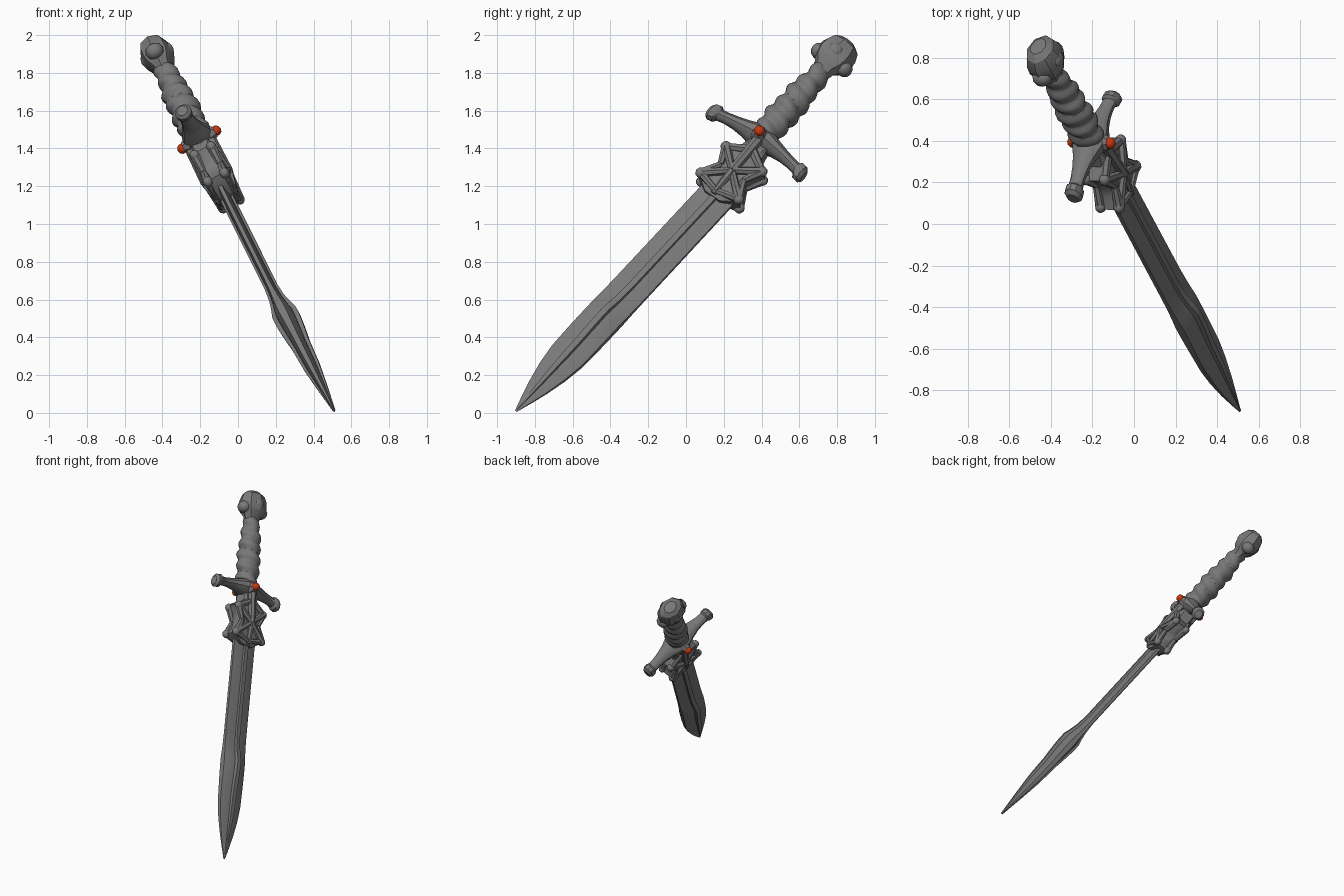
import bpy, bmesh, math, random
from mathutils import Vector, Matrix

random.seed(4)
if "Cube" in bpy.data.objects:
    bpy.data.objects.remove(bpy.data.objects["Cube"])


def material(name, rgb):
    m = bpy.data.materials.new(name)
    m.use_nodes = True
    m.diffuse_color = (*rgb, 1)
    m.node_tree.nodes["Principled BSDF"].inputs["Base Color"].default_value = (*rgb, 1)
    return m


STEEL = material("dark_steel", (0.19, 0.19, 0.19))
RED = material("red_gem", (0.6, 0.04, 0.005))

# Dagger frame: x across the blade, y through it, z from tip to pommel
up = Vector((-0.347, 0.627, 0.697)).normalized()
across = Vector((0.314, 0.777, -0.545))
across = (across - up * across.dot(up)).normalized()
through = up.cross(across)
FRAME = Matrix.Translation((0.51, -0.9, 0.01)) @ Matrix((across, through, up)).transposed().to_4x4()


def finish(name, bm, mat=STEEL, angle=35):
    bmesh.ops.recalc_face_normals(bm, faces=bm.faces)
    mesh = bpy.data.meshes.new(name)
    bm.to_mesh(mesh)
    bm.free()
    mesh.materials.append(mat)
    ob = bpy.data.objects.new(name, mesh)
    bpy.context.collection.objects.link(ob)
    ob.matrix_world = FRAME
    bpy.ops.object.select_all(action="DESELECT")
    ob.select_set(True)
    bpy.context.view_layer.objects.active = ob
    bpy.ops.object.shade_smooth_by_angle(angle=math.radians(angle))
    return ob


def loft(name, rings, angle=35):
    bm = bmesh.new()
    rows = [[bm.verts.new(p) for p in ring] for ring in rings]
    n = len(rows[0])
    for a, b in zip(rows, rows[1:]):
        for i in range(n):
            bm.faces.new((a[i], a[(i + 1) % n], b[(i + 1) % n], b[i]))
    bm.faces.new(rows[0])
    bm.faces.new(rows[-1])
    return finish(name, bm, angle=angle)


def circle(sides):
    return [(math.cos(a), math.sin(a)) for a in
            (2 * math.pi * i / sides for i in range(sides))]


def blend(table, t):
    for (t0, v0), (t1, v1) in zip(table, table[1:]):
        if t <= t1:
            return v0 + (v1 - v0) * (t - t0) / (t1 - t0)
    return table[-1][1]


def strut(bm, a, b, r1, r2):
    d = Vector(b) - Vector(a)
    m = Matrix.Translation((Vector(a) + Vector(b)) / 2) @ d.to_track_quat("Z", "Y").to_matrix().to_4x4()
    bmesh.ops.create_cone(bm, cap_ends=True, segments=7, radius1=r1, radius2=r2,
                          depth=d.length, matrix=m)


def knob(bm, p, size):
    m = Matrix.Translation(p) @ Matrix.Diagonal((*size, 1))
    bmesh.ops.create_icosphere(bm, subdivisions=2, radius=1, matrix=m)


# Blade: leaf point, raised central rib that swells above the point
quarter = [(1, 0.28), (0.42, 0.62), (0.2, 0.66), (0.16, 1)]
section = (quarter + [(-x, y) for x, y in reversed(quarter)]
           + [(-x, -y) for x, y in quarter] + [(x, -y) for x, y in reversed(quarter)])
width = [(0, 0.006), (0.08, 0.03), (0.18, 0.058), (0.3, 0.084), (0.42, 0.1), (0.55, 0.103), (1.7, 0.101)]
depth = [(0, 0.007), (0.2, 0.03), (0.35, 0.045), (0.52, 0.053), (0.62, 0.064), (0.74, 0.072),
         (0.84, 0.045), (0.95, 0.036), (1.7, 0.036)]
stations = [0, 0.04, 0.08, 0.13, 0.18, 0.24, 0.3, 0.35, 0.42, 0.52, 0.58, 0.64, 0.7, 0.75,
            0.8, 0.86, 0.95, 1.2, 1.45, 1.7]
loft("blade", [[(x * blend(width, t) + 0.017 * t, y * blend(depth, t) + 0.008 * min(t, 1), t)
                for x, y in section] for t in stations], 25)

# Collar: star plate with hollow sides between four horns
MID = 0.022
half = [(0.05, 1.63), (0.14, 1.69), (0.1, 1.745), (0.085, 1.8), (0.1, 1.85),
        (0.135, 1.905), (0.075, 1.94), (0.055, 2.03)]
outline = half + [(-x, t) for x, t in reversed(half)]
loft("collar_plate", [[(x * s + MID, y, 1.8 + (t - 1.8) * s) for x, t in outline]
                      for y, s in ((-0.05, 0.85), (-0.035, 1), (0.045, 1), (0.06, 0.85))])

# Raised frame and crossed ribs on both collar faces
bm = bmesh.new()
for face in (-1, 1):
    y = 0.005 + 0.05 * face
    top = (MID, y + 0.02 * face, 1.8)
    strut(bm, (MID, y, 1.64), top, 0.015, 0.024)
    strut(bm, top, (MID * 0.5, y + 0.01 * face, 2.03), 0.024, 0.03)
    for side in (-1, 1):
        low = (MID + side * 0.128, y, 1.695)
        waist = (MID + side * 0.078, y, 1.8)
        high = (MID + side * 0.122, y, 1.9)
        strut(bm, low, waist, 0.026, 0.018)
        strut(bm, waist, high, 0.018, 0.026)
        strut(bm, low, top, 0.026, 0.018)
        strut(bm, high, top, 0.026, 0.018)
        strut(bm, high, (MID, y, 1.97), 0.022, 0.026)
        strut(bm, low, (MID, y, 1.66), 0.022, 0.018)
        for p in (low, high):
            knob(bm, p, (0.03, 0.027, 0.03))
finish("collar_ribs", bm)

# Crossguard: drooping arms, thick middle, flared ends
arm = [(0, 0.065, 0.088), (0.05, 0.062, 0.08), (0.1, 0.047, 0.06), (0.16, 0.037, 0.045), (0.22, 0.032, 0.037),
       (0.262, 0.034, 0.037), (0.275, 0.05, 0.046), (0.305, 0.05, 0.046), (0.322, 0.032, 0.03)]
arms = [(-x, a, b) for x, a, b in reversed(arm[1:])] + arm
loft("crossguard", [[(x, b * s, 2.07 - 0.4 * x * x + a * c) for c, s in circle(10)]
                    for x, a, b in arms])

# Gems on both sides of the guard
bm = bmesh.new()
for face in (-1, 1):
    strut(bm, (0, 0.06 * face, 2.06), (0, 0.095 * face, 2.06), 0.05, 0.03)
finish("gem_settings", bm)
bm = bmesh.new()
for face in (-1, 1):
    knob(bm, (0, 0.1 * face, 2.06), (0.029, 0.029, 0.029))
finish("gems", bm, RED)

# Grip: tapering core wound with a spiral wrap
grip = [(2.05, 0.07), (2.13, 0.075), (2.25, 0.081), (2.4, 0.076), (2.52, 0.062), (2.6, 0.054)]
rings = []
for k in range(56):
    t = 2.05 + 0.01 * k
    ring = []
    for i, (c, s) in enumerate(circle(18)):
        phase = ((t - 2.05) * 11.5 + i / 18) % 1
        lump = 1.1 - 0.24 * abs(2 * phase - 1) ** 1.5 + 0.05 * math.sin(3 * i / 18 * math.tau + t * 30)
        r = blend(grip, t) * lump
        ring.append((r * c, r * s, t))
    rings.append(ring)
loft("grip", rings, 40)

# Pommel: flattened faceted cap with rounded lugs
cap = [(2.57, 0.055), (2.61, 0.068), (2.64, 0.098), (2.68, 0.112), (2.73, 0.108), (2.775, 0.088), (2.8, 0.05)]
loft("pommel", [[(r * c, 0.8 * r * s, t) for c, s in circle(8)] for t, r in cap], 30)
bm = bmesh.new()
for side in (-1, 1):
    knob(bm, (0.085 * side, 0, 2.665), (0.045, 0.05, 0.045))
    knob(bm, (0, 0.06 * side, 2.7), (0.045, 0.034, 0.045))
finish("pommel_lugs", bm)
